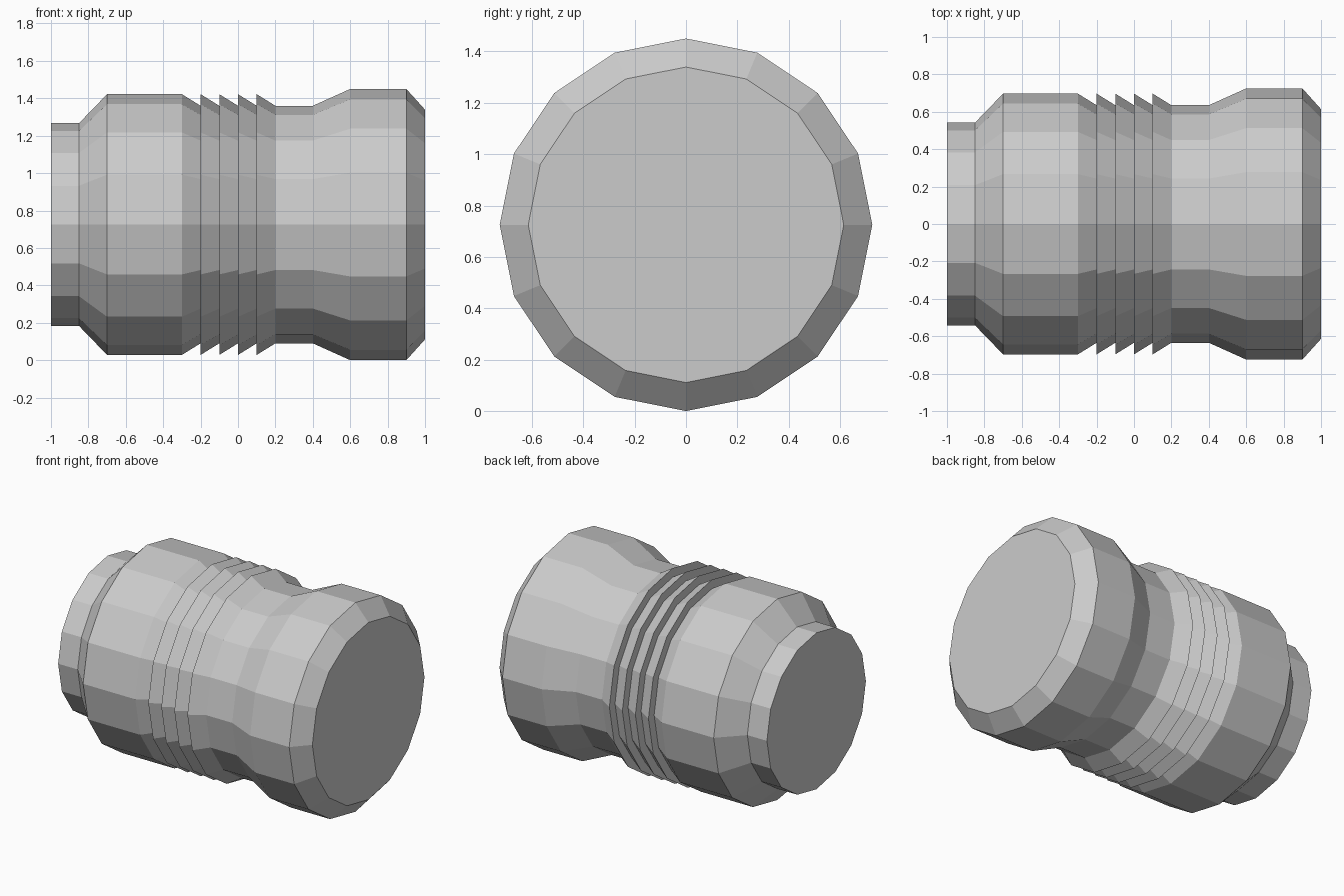
import bpy, bmesh
from math import sin, cos, pi

if "Cube" in bpy.data.objects:
    bpy.data.objects.remove(bpy.data.objects["Cube"])

SIDES = 16
CENTRE_Z = 0.725

# Half profile along x: (x, radius)
profile = [(-1.0, 0.542), (-0.85, 0.542), (-0.7, 0.697), (-0.3, 0.697)]
# Sawtooth grip ridges
for i in range(4):
    x = -0.2 + 0.1 * i
    profile += [(x, 0.635), (x, 0.697)]
# Waist and flared end
profile += [(0.2, 0.635), (0.4, 0.635), (0.6, 0.725), (0.9, 0.725), (1.0, 0.614)]


def lathe_x(name, points):
    """Revolve a profile about the x axis with flat end caps."""
    bm = bmesh.new()
    rings = []
    for x, r in points:
        rings.append([bm.verts.new((x, r * sin(2 * pi * k / SIDES),
                                    CENTRE_Z + r * cos(2 * pi * k / SIDES)))
                      for k in range(SIDES)])
    for a, b in zip(rings, rings[1:]):
        for k in range(SIDES):
            n = (k + 1) % SIDES
            bm.faces.new((a[k], a[n], b[n], b[k]))
    bm.faces.new(rings[0])
    bm.faces.new(rings[-1])
    bmesh.ops.recalc_face_normals(bm, faces=bm.faces)
    mesh = bpy.data.meshes.new(name)
    bm.to_mesh(mesh)
    bm.free()
    obj = bpy.data.objects.new(name, mesh)
    bpy.context.collection.objects.link(obj)
    return obj


# Faceted canister lying on its side
lathe_x("ridged_canister", profile)
